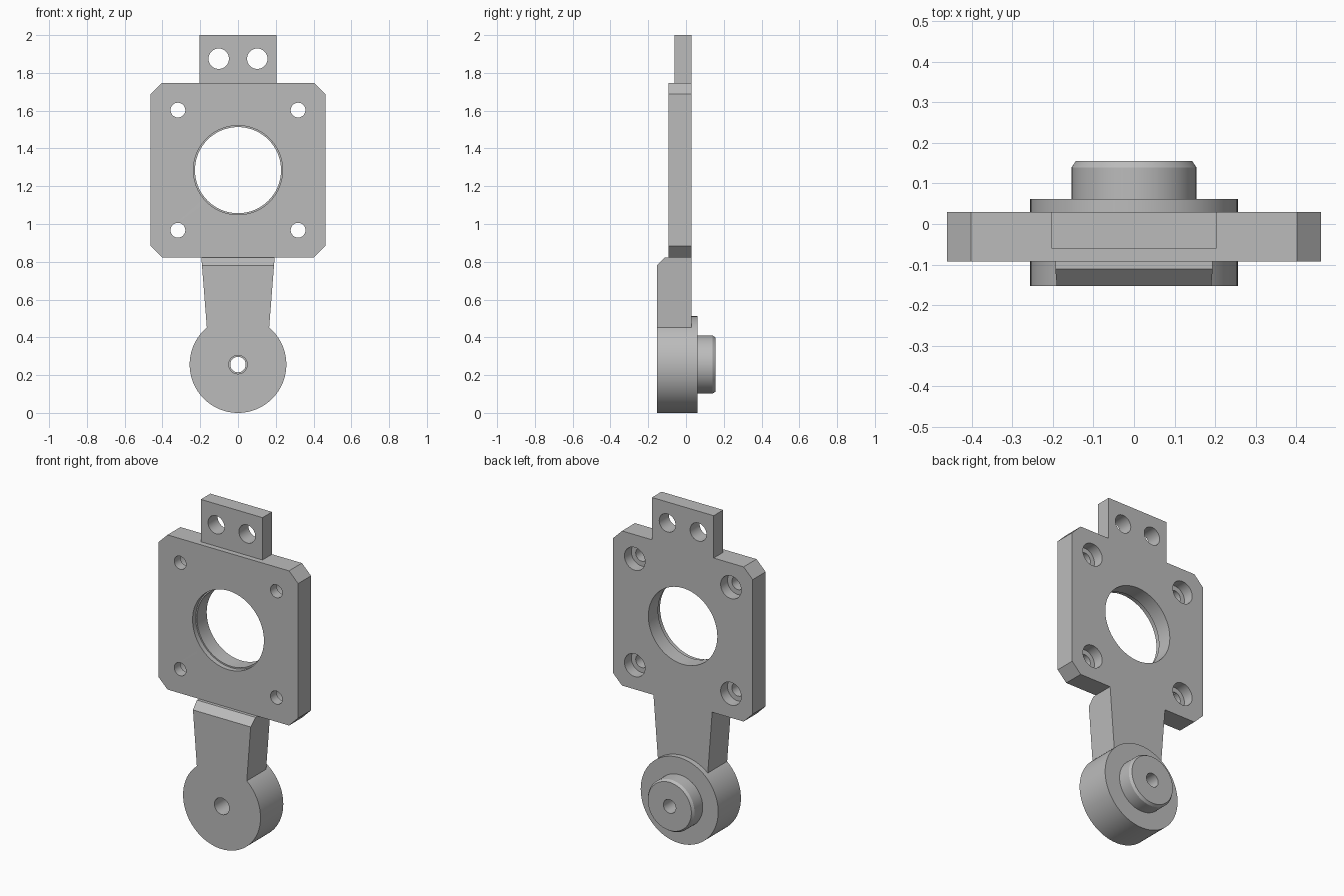
import bpy, bmesh, math

cube = bpy.data.objects.get("Cube")
if cube:
    bpy.data.objects.remove(cube, do_unlink=True)

grey = bpy.data.materials.new("machined_grey")
grey.use_nodes = True
GREY = (0.5, 0.5, 0.5, 1)
grey.diffuse_color = GREY
grey.node_tree.nodes["Principled BSDF"].inputs["Base Color"].default_value = GREY


def finish(name, bm):
    bmesh.ops.recalc_face_normals(bm, faces=bm.faces)
    mesh = bpy.data.meshes.new(name)
    bm.to_mesh(mesh)
    bm.free()
    mesh.materials.append(grey)
    obj = bpy.data.objects.new(name, mesh)
    bpy.context.collection.objects.link(obj)
    return obj


def slab(name, outline, y0, y1, top_chamfer=0):
    """Extrude an (x, z) outline along y, optionally chamfering the top front edge."""
    bm = bmesh.new()
    face = bm.faces.new([bm.verts.new((x, y0, z)) for x, z in outline])
    ext = bmesh.ops.extrude_face_region(bm, geom=[face])["geom"]
    for v in ext:
        if isinstance(v, bmesh.types.BMVert):
            v.co.y = y1
    if top_chamfer:
        top = max(z for _, z in outline)
        edges = [e for e in bm.edges
                 if all(abs(v.co.z - top) < 1e-5 and abs(v.co.y - y0) < 1e-5 for v in e.verts)]
        bmesh.ops.bevel(bm, geom=edges, offset=top_chamfer, segments=1, affect='EDGES')
    return finish(name, bm)


def lathe(name, profile, x, z, steps=72):
    """Turn a closed (radius, y) profile around an axis along y."""
    bm = bmesh.new()
    verts = [bm.verts.new((x + r, y, z)) for r, y in profile]
    edges = [bm.edges.new((a, b)) for a, b in zip(verts, verts[1:] + verts[:1])]
    bmesh.ops.spin(bm, geom=verts + edges, cent=(x, 0, z), axis=(0, 1, 0),
                   angle=math.tau, steps=steps)
    bmesh.ops.remove_doubles(bm, verts=bm.verts, dist=1e-5)
    return finish(name, bm)


def cut(obj, cutters):
    """Subtract the cutters, bake the result and discard them."""
    for c in cutters:
        mod = obj.modifiers.new("hole", 'BOOLEAN')
        mod.operation, mod.solver, mod.object = 'DIFFERENCE', 'EXACT', c
    dg = bpy.context.evaluated_depsgraph_get()
    mesh = bpy.data.meshes.new_from_object(obj.evaluated_get(dg))
    obj.modifiers.clear()
    obj.data = mesh
    for c in cutters:
        bpy.data.objects.remove(c, do_unlink=True)


def drill(x, z, front_r, back_r, step_y):
    """Stepped hole cutter running front to back."""
    return lathe("drill", [(0, -0.5), (front_r, -0.5), (front_r, step_y),
                           (back_r, step_y), (back_r, 0.5), (0, 0.5)], x, z)


BACK = 0.03
PLATE_Z, HALF, CORNER = 1.285, 0.462, 0.06
PLATE_BOTTOM, PLATE_TOP = PLATE_Z - HALF, PLATE_Z + HALF

# Square mounting plate with cut corners, bore and counterbored screw holes
inner = HALF - CORNER
ring = [(HALF, -inner), (HALF, inner), (inner, HALF), (-inner, HALF),
        (-HALF, inner), (-HALF, -inner), (-inner, -HALF), (inner, -HALF)]
plate = slab("mounting_plate", [(x, PLATE_Z + z) for x, z in ring], -0.092, BACK)
cutters = [drill(0, PLATE_Z, 0.236, 0.228, -0.062)]
for sx in (-1, 1):
    for sz in (-1, 1):
        cutters.append(drill(sx * 0.318, PLATE_Z + sz * 0.318, 0.039, 0.068, -0.035))
cut(plate, cutters)

# Upper tab with two holes
tab = slab("upper_tab", [(-0.204, PLATE_TOP), (0.204, PLATE_TOP), (0.204, 2), (-0.204, 2)],
           -0.06, BACK)
cut(tab, [drill(s * 0.102, 1.875, 0.054, 0.054, 0) for s in (-1, 1)])

# Tapered arm whose lower end follows the round hub
R = 0.256
half_arc = math.asin(0.165 / R)
arc = [half_arc * (i / 8 - 1) for i in range(17)]
outline = [(R * math.sin(a), R + R * math.cos(a)) for a in arc]
outline += [(0.194, PLATE_BOTTOM), (-0.194, PLATE_BOTTOM)]
arm = slab("arm", outline, -0.153, BACK, top_chamfer=0.042)

# Round hub with stepped bore and chamfered rear boss
hub = lathe("hub_and_boss", [(0.049, -0.153), (R, -0.153), (R, 0.062), (0.154, 0.062),
                             (0.154, 0.14), (0.144, 0.155), (0.041, 0.155),
                             (0.041, 0), (0.049, 0)], 0, R, 96)

# Smooth round walls, keep sharp edges
bpy.ops.object.select_all(action='DESELECT')
for part in (plate, tab, arm, hub):
    part.select_set(True)
bpy.context.view_layer.objects.active = plate
bpy.ops.object.shade_smooth_by_angle(angle=math.radians(25))
